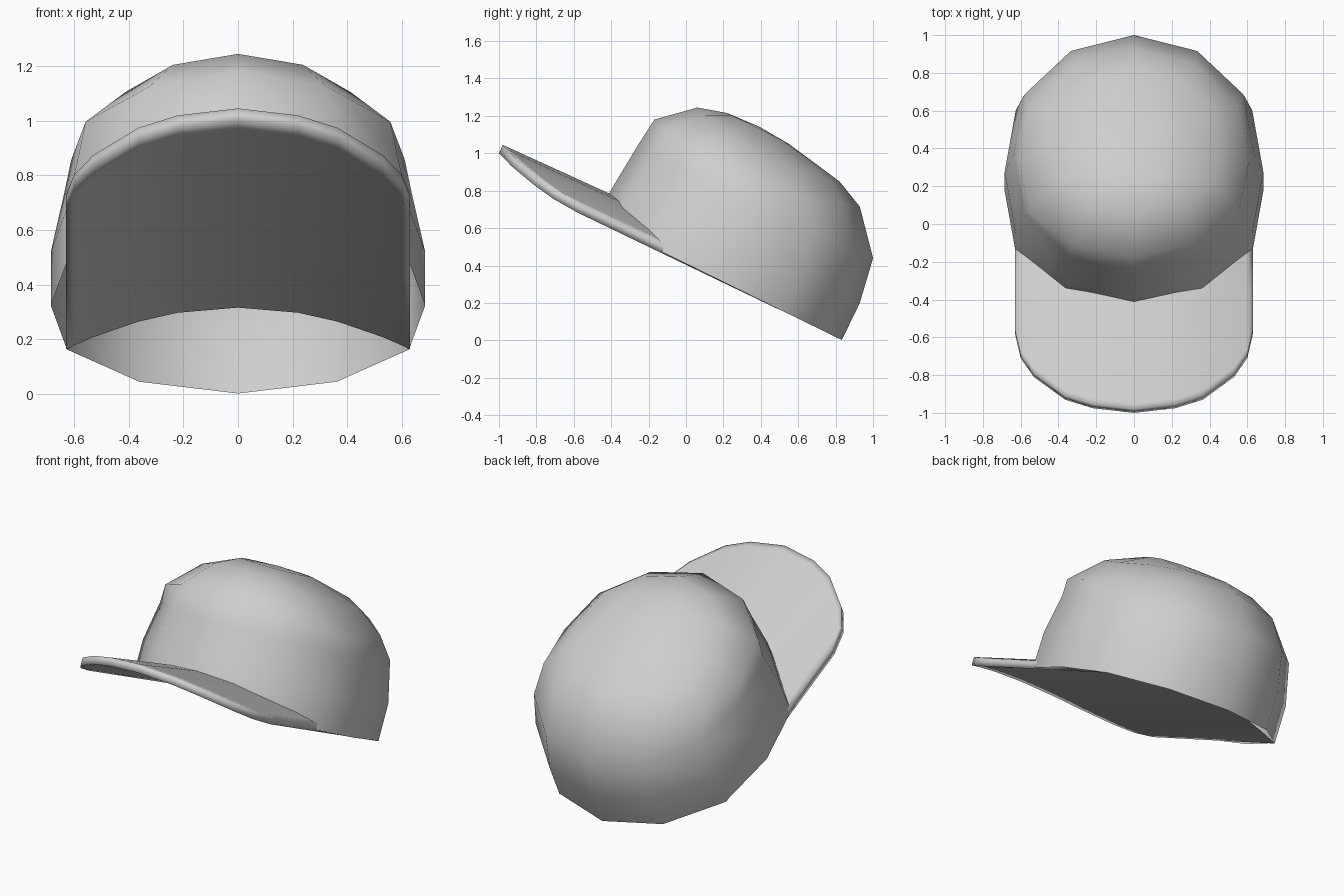
import bpy, bmesh, math

if "Cube" in bpy.data.objects:
    bpy.data.objects.remove(bpy.data.objects["Cube"])

fabric = bpy.data.materials.new("grey_fabric")
fabric.diffuse_color = (0.62, 0.62, 0.62, 1)
fabric.use_nodes = True
fabric.node_tree.nodes["Principled BSDF"].inputs["Base Color"].default_value = fabric.diffuse_color


def finish(name, bm):
    bmesh.ops.recalc_face_normals(bm, faces=bm.faces)
    for f in bm.faces:
        f.smooth = True
    me = bpy.data.meshes.new(name)
    bm.to_mesh(me)
    bm.free()
    me.materials.append(fabric)
    ob = bpy.data.objects.new(name, me)
    bpy.context.collection.objects.link(ob)


# the crown is laid out in a frame tilted back: s along the rim, h away from it
def tilted(x, s, h):
    return (x, 0.898 * s + 0.44 * h, 0.41 - 0.44 * s + 0.898 * h)


# crown: twelve-sided open dome
# rings give height front/back, reach front/back, half width, dip of the height at the sides
rings = [
    (0.00, 0.00, -0.535, 0.928, 0.685, 0),
    (0.22, 0.22, -0.53, 0.927, 0.685, 0),
    (0.45, 0.467, -0.51, 0.885, 0.635, 0),
    (0.617, 0.683, -0.491, 0.70, 0.61, 0.10),
    (0.776, 0.756, -0.313, 0.543, 0.45, 0.06),
    (0.82, 0.817, -0.157, 0.212, 0.21, 0),
]
N = 12
bm = bmesh.new()
loops = []
for n, (hf, hb, sf, sb, w, dip) in enumerate(rings):
    loop = []
    for i in range(N):
        a = 2 * math.pi * i / N
        k = (1 + math.cos(a)) / 2          # 1 at the back, 0 at the front
        x = w * max(-1, min(1, 1.055 * math.sin(a)))
        h = hf + (hb - hf) * k - dip * math.sin(a) ** 2
        if n == 0:                         # the rim rises over the arched brim in front
            h += 0.145 * max(0, -math.cos(a) - 0.5) / 0.5
        loop.append(bm.verts.new(tilted(x, sf + (sb - sf) * k, h)))
    loops.append(loop)
apex = bm.verts.new(tilted(0, 0.03, 0.83))
for lo, hi in zip(loops, loops[1:]):
    for i in range(N):
        j = (i + 1) % N
        bm.faces.new((lo[i], lo[j], hi[j], hi[i]))
for i in range(N):
    bm.faces.new((loops[-1][i], loops[-1][(i + 1) % N], apex))
finish("crown", bm)

# brim: arched and rounded in front; its underside runs on as a lining inside the crown
half = [(0, -0.98), (0.22, -0.955), (0.365, -0.91), (0.53, -0.79), (0.6, -0.69), (0.63, -0.56)]
outline = [(-x, y) for x, y in reversed(half[1:])] + half
rows = (0, 0.05, 0.5, 1)


def arch(x, y):
    return 1.045 - 0.456 * (y + 0.98) - 0.32 * x * x * (1.1 + 0.2 * y)


bm = bmesh.new()
top, under = [], []
for x, front in outline:
    a, b = [], []
    for t in rows:
        y = front + (-0.34 + 0.75 * x * x - front) * t
        a.append(bm.verts.new((x, y, arch(x, y))))
        y = front + (0.52 - front) * t
        b.append(bm.verts.new((x, y - 0.02, arch(x, y) - 0.045)))
    top.append(a)
    under.append(b)
C, R = len(outline), len(rows)
for c in range(C - 1):
    for r in range(R - 1):
        for g in (top, under):
            bm.faces.new((g[c][r], g[c + 1][r], g[c + 1][r + 1], g[c][r + 1]))
    bm.faces.new((top[c][0], top[c + 1][0], under[c + 1][0], under[c][0]))
for c in (0, C - 1):                       # side edges
    for r in range(R - 1):
        bm.faces.new((top[c][r], top[c][r + 1], under[c][r + 1], under[c][r]))
finish("brim", bm)
